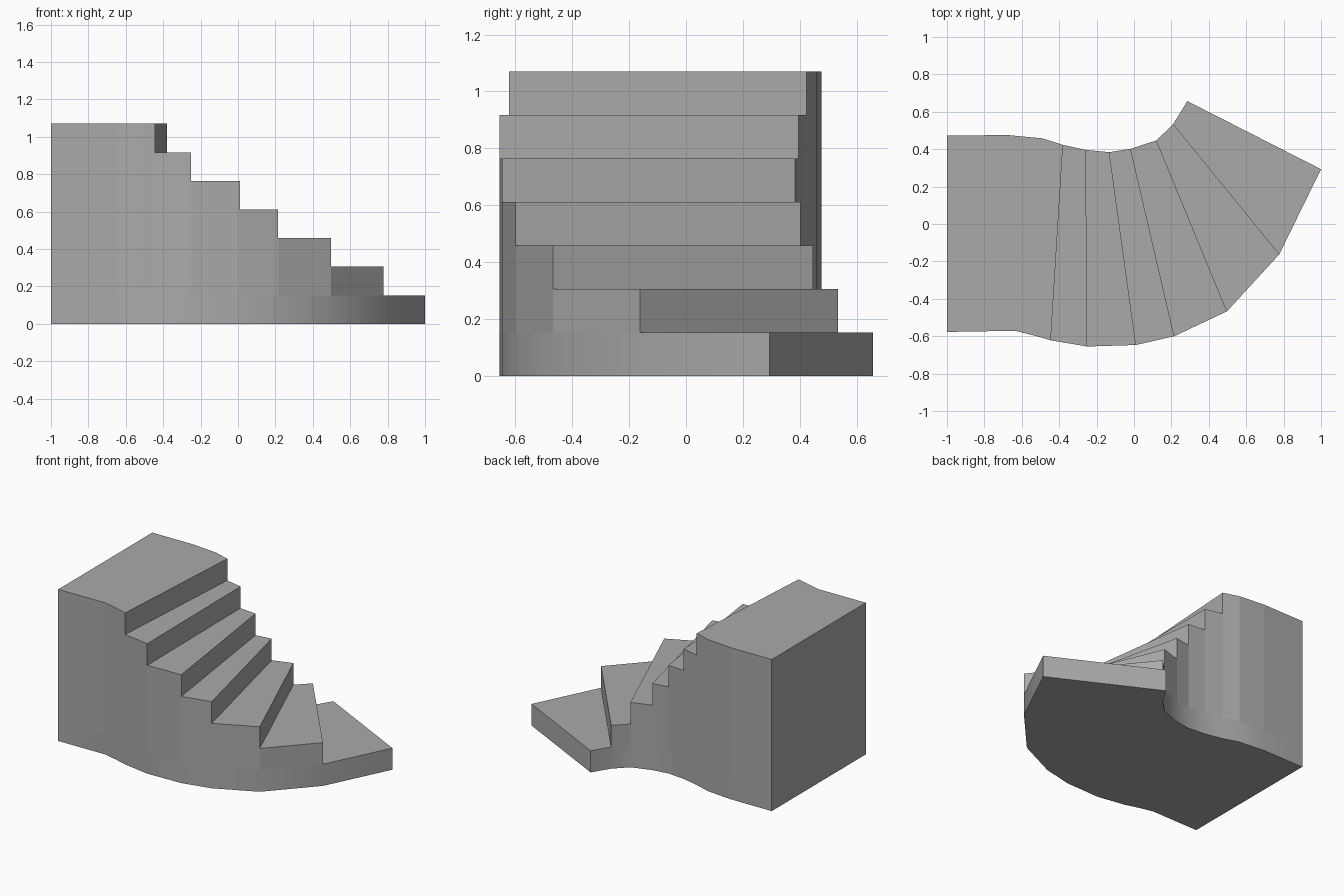
import bpy
import bmesh
import math

cube = bpy.data.objects.get("Cube")
if cube:
    bpy.data.objects.remove(cube, do_unlink=True)

STEPS = 7
RISE = 1.07 / STEPS

# Plan of the flight: (inner point, outer point) at each riser, then the landing
STATIONS = [
    ((0.285, 0.657), (1.0, 0.293)),
    ((0.21, 0.535), (0.777, -0.162)),
    ((0.12, 0.447), (0.497, -0.467)),
    ((-0.018, 0.402), (0.215, -0.6)),
    ((-0.132, 0.384), (0.01, -0.647)),
    ((-0.258, 0.396), (-0.25, -0.655)),
    ((-0.38, 0.423), (-0.445, -0.622)),
    ((-0.49, 0.458), (-0.53, -0.597)),
    ((-0.68, 0.476), (-0.635, -0.571)),
    ((-1.0, 0.472), (-1.0, -0.577)),
]
LAST = len(STATIONS) - 1

stone = bpy.data.materials.new("stone_grey")
stone.use_nodes = True
grey = (0.4, 0.4, 0.4, 1.0)
stone.diffuse_color = grey
stone.node_tree.nodes["Principled BSDF"].inputs["Base Color"].default_value = grey

bm = bmesh.new()
verts = {}


def point(station, side, level):
    """Shared vertex on the inner (0) or outer (1) edge at a step level."""
    key = (station, side, level)
    if key not in verts:
        x, y = STATIONS[station][side]
        verts[key] = bm.verts.new((x, y, level * RISE))
    return verts[key]


def quad(*keys):
    return bm.faces.new([point(*k) for k in keys])


def cross_wall(station, level):
    """Upright face across the flight, one step high."""
    quad((station, 0, level), (station, 1, level),
         (station, 1, level + 1), (station, 0, level + 1))


for i in range(LAST):
    top = min(i + 1, STEPS)
    # Tread and underside
    for level in (top, 0):
        quad((i, 0, level), (i, 1, level), (i + 1, 1, level), (i + 1, 0, level))
    # Curved side walls
    for side in (0, 1):
        for level in range(top):
            quad((i, side, level), (i + 1, side, level),
                 (i + 1, side, level + 1), (i, side, level + 1))
    # Riser
    if i < STEPS:
        cross_wall(i, i)

# End wall under the landing
for level in range(STEPS):
    cross_wall(LAST, level)

bmesh.ops.recalc_face_normals(bm, faces=bm.faces)
mesh = bpy.data.meshes.new("curved_staircase")
bm.to_mesh(mesh)
bm.free()
mesh.materials.append(stone)

stairs = bpy.data.objects.new("curved_staircase", mesh)
bpy.context.collection.objects.link(stairs)
bpy.ops.object.select_all(action="DESELECT")
stairs.select_set(True)
bpy.context.view_layer.objects.active = stairs
bpy.ops.object.shade_smooth_by_angle(angle=math.radians(35))

# Only the base course is rounded; the walls above stay faceted
for face in mesh.polygons:
    face.use_smooth = face.center.z < RISE * 0.9
